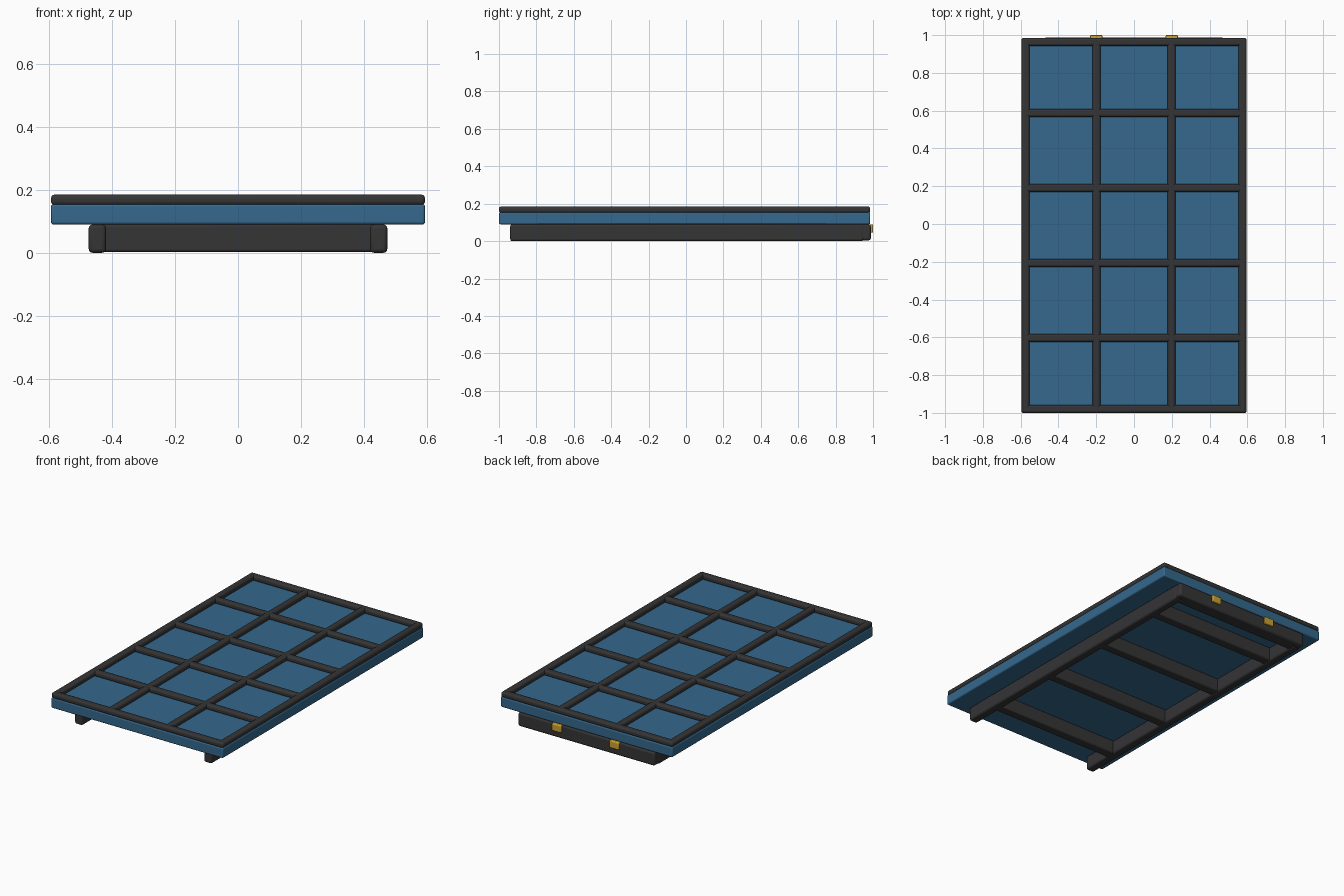
import bpy

if "Cube" in bpy.data.objects:
    bpy.data.objects.remove(bpy.data.objects["Cube"])

CY = -0.0075          # panel centre in y
STEP = 0.397          # cell pitch


def material(name, rgb):
    m = bpy.data.materials.new(name)
    m.diffuse_color = (*rgb, 1)
    m.use_nodes = True
    m.node_tree.nodes["Principled BSDF"].inputs["Base Color"].default_value = m.diffuse_color
    return m


blue = material("blue_panel", (0.035, 0.14, 0.27))
dark = material("dark_frame", (0.035, 0.035, 0.037))
gold = material("gold_metal", (0.6, 0.36, 0.03))


def box(name, x, y, z, mat, bevel, segments=3):
    """Bevelled box from (min, max) ranges on each axis."""
    bpy.ops.mesh.primitive_cube_add(size=1, location=[sum(r) / 2 for r in (x, y, z)])
    ob = bpy.context.object
    ob.name = name
    ob.scale = [r[1] - r[0] for r in (x, y, z)]
    bpy.ops.object.transform_apply(location=False, rotation=False, scale=True)
    ob.data.materials.append(mat)
    mod = ob.modifiers.new("bevel", 'BEVEL')
    mod.width = bevel
    mod.segments = segments
    bpy.ops.object.shade_smooth_by_angle(angle=0.6)
    return ob


# main panel
box("panel", (-0.595, 0.595), (-1.0, 0.985), (0.09, 0.155), blue, 0.008)

# top grid: bars along y, then bars along x (outermost sit flush with the panel edge)
TOP = (0.151, 0.185)
for i, c in enumerate((-0.574, -STEP / 2, STEP / 2, 0.574)):
    box(f"long_grid_bar_{i}", (c - 0.021, c + 0.021), (-1.0, 0.985), TOP, dark, 0.012)
for i, c in enumerate((-0.9715, -1.5 * STEP, -0.5 * STEP, 0.5 * STEP, 1.5 * STEP, 0.9715)):
    c += CY
    box(f"cross_grid_bar_{i}", (-0.595, 0.595), (c - 0.021, c + 0.021), TOP, dark, 0.012)

# underside side rails
for side, x in (("left", (-0.475, -0.42)), ("right", (0.42, 0.475))):
    box(f"{side}_rail", x, (-0.94, 0.95), (0, 0.09), dark, 0.012)

# underside cross braces
for i in range(4):
    c = CY + (i - 1.5) * 0.476
    box(f"cross_brace_{i}", (-0.45, 0.45), (c - 0.03, c + 0.03), (0.003, 0.09), dark, 0.008)

# rear beam and its two latches
box("rear_beam", (-0.473, 0.473), (0.9, 0.988), (0.004, 0.09), dark, 0.012)
for side, c in (("left", -0.2), ("right", 0.2)):
    box(f"{side}_latch", (c - 0.032, c + 0.032), (0.96, 1.0), (0.045, 0.09), gold, 0.005)
